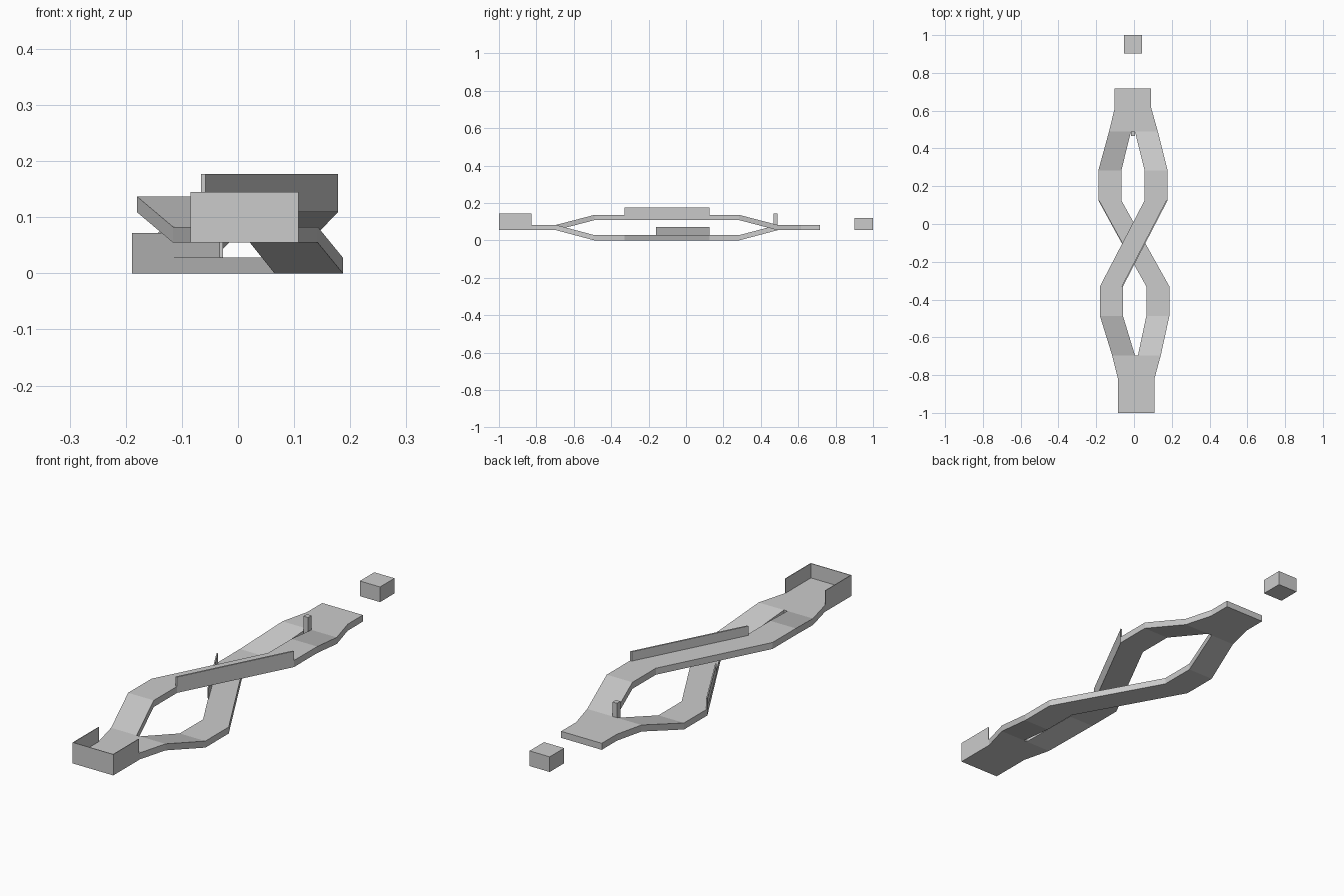
import bpy, bmesh

if "Cube" in bpy.data.objects:
    bpy.data.objects.remove(bpy.data.objects["Cube"])

THICK = 0.028


def loft(name, rows):
    """Solid strip through rows of (y, x_left, x_right, z_bottom, z_top)."""
    bm = bmesh.new()
    rings = []
    for y, xl, xr, zb, zt in rows:
        rings.append([bm.verts.new(p) for p in
                      ((xl, y, zb), (xr, y, zb), (xr, y, zt), (xl, y, zt))])
    for a, b in zip(rings, rings[1:]):
        for i in range(4):
            j = (i + 1) % 4
            bm.faces.new((a[i], a[j], b[j], b[i]))
    bm.faces.new(rings[0])
    bm.faces.new(rings[-1])
    bmesh.ops.recalc_face_normals(bm, faces=bm.faces)
    mesh = bpy.data.meshes.new(name)
    bm.to_mesh(mesh)
    bm.free()
    obj = bpy.data.objects.new(name, mesh)
    bpy.context.collection.objects.link(obj)
    return obj


def track(name, rows):
    return loft(name, [(y, xl, xr, z, z + THICK) for y, xl, xr, z in rows])


def box(name, x0, x1, y0, y1, z0, z1):
    return loft(name, [(y0, x0, x1, z0, z1), (y1, x0, x1, z0, z1)])


MID, HIGH, LOW = 0.055, 0.109, 0.0

# End platforms that flare out to meet the two lanes
track("start_platform", [(-1.0, -0.085, 0.108, MID), (-0.82, -0.085, 0.108, MID),
                         (-0.695, -0.116, 0.142, MID)])
track("end_platform", [(0.49, -0.132, 0.126, MID), (0.615, -0.102, 0.091, MID),
                       (0.717, -0.102, 0.091, MID)])

# Bridge lane: starts left, crosses over to the right
track("upper_lane", [(-0.695, -0.116, 0.005, MID), (-0.488, -0.180, -0.058, HIGH),
                     (-0.33, -0.180, -0.058, HIGH), (0.125, 0.056, 0.178, HIGH),
                     (0.283, 0.056, 0.178, HIGH), (0.49, 0.005, 0.126, MID)])

# Underpass lane: starts right, crosses beneath to the left
track("lower_lane", [(-0.695, 0.021, 0.142, MID), (-0.488, 0.065, 0.187, LOW),
                     (-0.33, 0.065, 0.187, LOW), (0.125, -0.189, -0.067, LOW),
                     (0.283, -0.189, -0.067, LOW), (0.49, -0.132, -0.016, MID)])

# Guard rails along the crossing diagonals
loft("upper_rail", [(-0.33, -0.066, -0.058, HIGH + THICK, 0.177),
                    (0.125, 0.170, 0.178, HIGH + THICK, 0.177)])
loft("lower_rail", [(-0.16, -0.033, -0.027, LOW + THICK, 0.072),
                    (0.125, -0.189, -0.183, LOW + THICK, 0.072)])

# Thin walls around the start
W = 0.003
box("start_wall_front", -0.085, 0.108, -1.0, -1.0 + W, MID, 0.145)
for side, x in (("left", -0.085), ("right", 0.108 - W)):
    box("start_wall_" + side, x, x + W, -1.0 + W, -0.825, MID, 0.145)

# Post at the lane merge and the separate block past the end
box("merge_post", -0.016, 0.006, 0.467, 0.49, MID + THICK - 0.01, 0.145)
box("goal_block", -0.053, 0.043, 0.902, 1.0, MID, 0.12)
